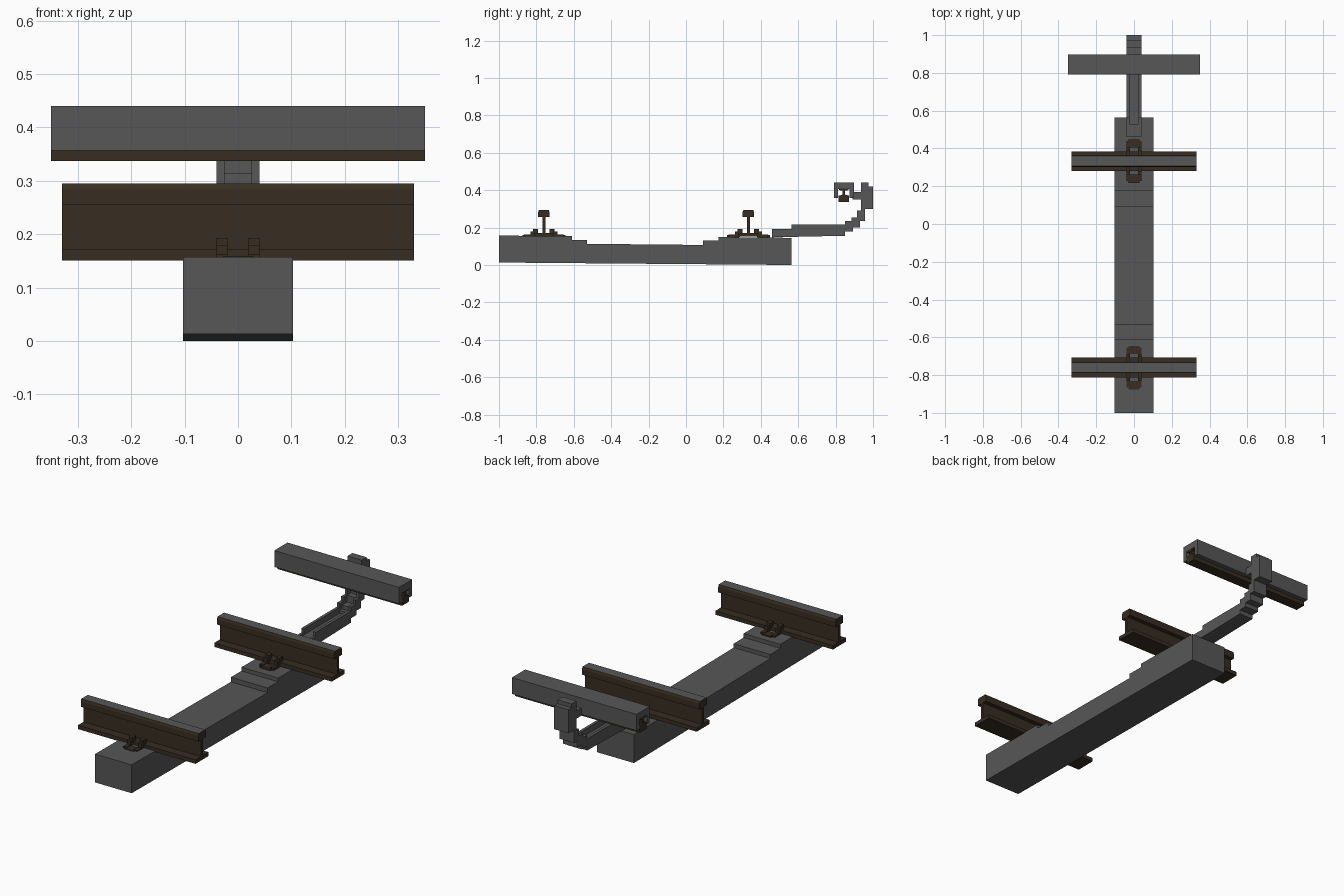
import bpy, bmesh

if "Cube" in bpy.data.objects:
    bpy.data.objects.remove(bpy.data.objects["Cube"])


def material(name, rgb):
    m = bpy.data.materials.new(name)
    m.diffuse_color = (*rgb, 1)
    m.use_nodes = True
    m.node_tree.nodes["Principled BSDF"].inputs["Base Color"].default_value = m.diffuse_color
    return m


GREY = material("concrete_grey", (0.095, 0.095, 0.095))
BROWN = material("rusty_brown", (0.038, 0.026, 0.016))


def extrude_profile(name, profile, x0, x1, mats, dy=0.0, dz=0.0, rule=None):
    """Extrude a (y, z) outline along x; rule(face) picks the material."""
    bm = bmesh.new()
    face = bm.faces.new([bm.verts.new((x0, y + dy, z + dz)) for y, z in profile])
    new = bmesh.ops.extrude_face_region(bm, geom=[face])["geom"]
    for v in new:
        if isinstance(v, bmesh.types.BMVert):
            v.co.x = x1
    bmesh.ops.recalc_face_normals(bm, faces=bm.faces)
    bm.normal_update()
    if rule:
        for f in bm.faces:
            f.material_index = rule(f)
    mesh = bpy.data.meshes.new(name)
    bm.to_mesh(mesh)
    bm.free()
    for m in mats:
        mesh.materials.append(m)
    ob = bpy.data.objects.new(name, mesh)
    bpy.context.collection.objects.link(ob)
    return ob


def mirrored(half):
    """Complete an outline symmetric about y = 0."""
    return half + [(-y, z) for y, z in reversed(half)]


# Sleeper: slightly tilted, with a stepped waist
extrude_profile("sleeper", [
    (-1, .013), (.565, 0), (.565, .145), (.175, .149), (.175, .130),
    (.09, .131), (.09, .107), (-.53, .113), (-.53, .133), (-.61, .134),
    (-.61, .154), (-1, .157)], -.103, .103, [GREY])

# Running rails with worn tops, and their clips
RAIL = mirrored([(.052, .151), (.052, .171), (.008, .171), (.008, .256),
                 (.030, .256), (.030, .284), (.026, .295)])
for tag, y in (("front", -.76), ("rear", .333)):
    extrude_profile(tag + "_rail", RAIL, -.33, .33, [BROWN, GREY], dy=y,
                    rule=lambda f: int(f.normal.z > .9 and f.calc_center_median().z > .29))
    for end, s in (("front", -1), ("rear", 1)):
        leg = [(s * a, b) for a, b in (
            (.030, .165), (.030, .193), (.058, .193), (.058, .180),
            (.072, .180), (.072, .162), (.105, .162), (.105, .145), (.052, .145))]
        for side, x in (("left", -.04), ("right", .02)):
            extrude_profile(f"{tag}_rail_{end}_clip_{side}", leg, x, x + .02, [BROWN], dy=y)
        # Clip loop joining the two legs on the sleeper
        bar = [(s * .072, .145), (s * .115, .145), (s * .115, .159), (s * .072, .159)]
        extrude_profile(f"{tag}_rail_{end}_clip_bar", bar, -.028, .028, [BROWN], dy=y)

# Curved bracket: channel section with a recessed middle
OUTER = [(.46, .148), (.85, .156), (.85, .178), (.893, .178), (.893, .20),
         (.93, .20), (.93, .235), (.957, .235), (.957, .30), (1, .30),
         (1, .42), (.975, .42), (.975, .44), (.935, .44)]
FLANGE = OUTER + [(.935, .39), (.89, .39), (.89, .35), (.935, .35), (.935, .29),
                  (.915, .29), (.915, .255), (.885, .255), (.885, .235),
                  (.85, .235), (.85, .215), (.565, .215), (.565, .193), (.46, .193)]
MIDDLE = OUTER + [(.935, .39), (.89, .39), (.89, .35), (.97, .35), (.97, .315),
                  (.94, .315), (.94, .255), (.91, .255), (.91, .22), (.87, .22),
                  (.87, .20), (.85, .20), (.85, .185), (.53, .185), (.53, .193), (.46, .193)]
extrude_profile("bracket_middle", MIDDLE, -.025, .025, [GREY])
for side, x in (("left", -.04), ("right", .025)):
    extrude_profile(f"bracket_flange_{side}", FLANGE, x, x + .015, [GREY])

# Contact rail hanging inside its cover
CY = .844
extrude_profile("contact_rail", mirrored([
    (.028, .337), (.028, .370), (.007, .376), (.007, .398), (.026, .400), (.026, .410)]),
    -.35, .35, [BROWN], dy=CY)
extrude_profile("contact_rail_cover", mirrored([
    (.053, .440), (.053, .357), (.030, .357), (.030, .405)]), -.35, .35, [GREY], dy=CY)
